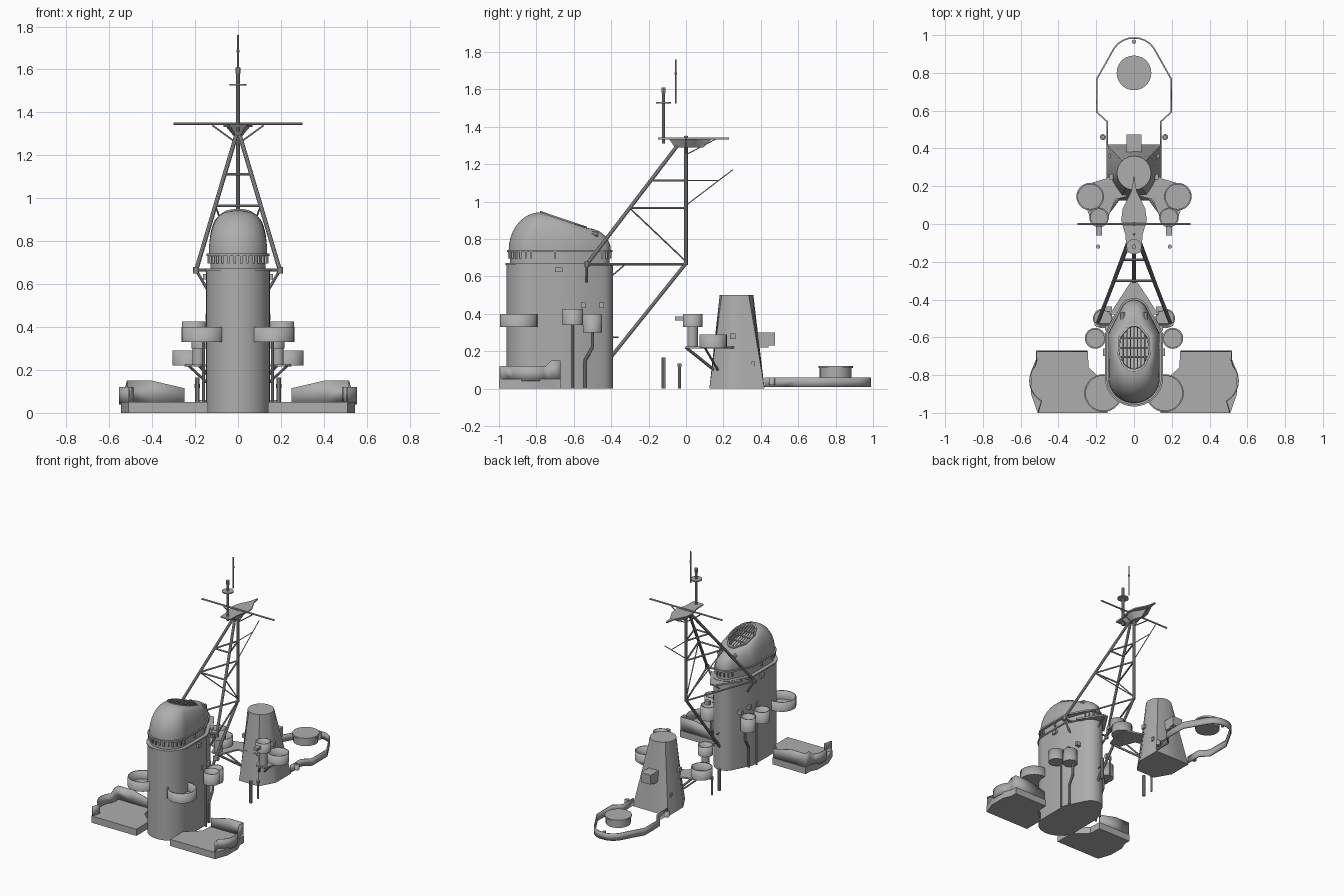
import bpy, bmesh, math
from mathutils import Vector

if "Cube" in bpy.data.objects:
    bpy.data.objects.remove(bpy.data.objects["Cube"])

paint = bpy.data.materials.new("naval grey")
paint.use_nodes = True
paint.diffuse_color = (0.42, 0.42, 0.42, 1)
paint.node_tree.nodes["Principled BSDF"].inputs["Base Color"].default_value = (0.42, 0.42, 0.42, 1)


def finish(name, bm, thick=0):
    bmesh.ops.recalc_face_normals(bm, faces=bm.faces)
    me = bpy.data.meshes.new(name)
    bm.to_mesh(me)
    bm.free()
    ob = bpy.data.objects.new(name, me)
    bpy.context.collection.objects.link(ob)
    me.materials.append(paint)
    bpy.ops.object.select_all(action='DESELECT')
    ob.select_set(True)
    bpy.context.view_layer.objects.active = ob
    bpy.ops.object.shade_smooth_by_angle(angle=math.radians(32))
    if thick:
        mod = ob.modifiers.new("thickness", 'SOLIDIFY')
        mod.thickness = thick
        mod.offset = -1
    return ob


def loft(name, rings, bottom=True, top=True, closed=True, thick=0):
    """Skin a stack of rings that have equal point counts."""
    bm = bmesh.new()
    rows = [[bm.verts.new(p) for p in ring] for ring in rings]
    n = len(rows[0])
    for a, b in zip(rows, rows[1:]):
        for i in range(n if closed else n - 1):
            j = (i + 1) % n
            bm.faces.new((a[i], a[j], b[j], b[i]))
    if bottom:
        bm.faces.new(rows[0][::-1])
    if top:
        bm.faces.new(rows[-1])
    return finish(name, bm, thick)


def level(pts, z):
    return [(x, y, z) for x, y in pts]


def prism(name, pts, z0, z1):
    return loft(name, [level(pts, z0), level(pts, z1)])


def tub(name, pts, z0, z1):
    return loft(name, [level(pts, z0), level(pts, z1)], top=False, thick=0.008)


def circle(x, y, r, n=28, start=0, end=360):
    steps = n if end - start == 360 else n - 1
    angles = [math.radians(start + (end - start) * i / steps) for i in range(n)]
    return [(x + r * math.cos(a), y + r * math.sin(a)) for a in angles]


def drum(name, x, y, r, z0, z1):
    return prism(name, circle(x, y, r), z0, z1)


def rod(name, a, b, r=0.007, sides=10):
    a, b = Vector(a), Vector(b)
    turn = (b - a).to_track_quat('Z', 'Y').to_matrix()
    ring = [turn @ Vector((x, y, 0)) for x, y in circle(0, 0, r, sides)]
    return loft(name, [[a + p for p in ring], [b + p for p in ring]])


def box(name, c, s):
    x, y, z = (v / 2 for v in s)
    pts = [(c[0] + i * x, c[1] + j * y) for i, j in ((-1, -1), (1, -1), (1, 1), (-1, 1))]
    return prism(name, pts, c[2] - z, c[2] + z)


def flip(pts, s):
    return [(s * p[0], *p[1:]) for p in pts]


def funnel_plan(g=0):
    """Round front, tapered rounded back; g grows the outline."""
    w = 0.148 + g
    back = circle(0, -0.475, 0.085 + g, 13, 20, 160)
    front = circle(0, -0.812, w, 29, 180, 360)
    return back + [(-w, -0.58), (-w, -0.7)] + front + [(w, -0.7), (w, -0.58)]


# Funnel casing, lip and rim with brackets
prism("funnel_casing", funnel_plan(), 0, 0.67)
prism("funnel_lip", funnel_plan(0.006), 0.662, 0.672)
prism("funnel_collar", funnel_plan(-0.02), 0.67, 0.74)
prism("funnel_rim", funnel_plan(-0.002), 0.73, 0.742)
for i, (x, y) in enumerate(funnel_plan(-0.012)):
    if i % 2 == 0:
        box("rim_bracket", (x, y, 0.713), (0.01, 0.01, 0.036))

# Raked cap lofted from the casing outline to the sloping mouth
base = funnel_plan(-0.012)


def mouth(k, drop=0):
    pts = []
    for x, y in base:
        a = math.atan2(y + 0.655, x)
        v = 0.125 * k * math.sin(a)
        pts.append((0.092 * k * math.cos(a), -0.655 + v, 0.9 - v * 0.34 - drop))
    return pts


rings = []
for i in range(10):
    t = i / 9 * math.pi / 2
    u, v = 1 - math.cos(t), math.sin(t)
    rings.append([(x + (m[0] - x) * u, y + (m[1] - y) * u, 0.74 + (m[2] - 0.74) * v)
                  for (x, y), m in zip(base, mouth(1))])
rings += [mouth(1, -0.008), mouth(0.9, -0.008), mouth(0.88, 0.06)]
loft("funnel_cap", rings, bottom=False)

# Grille over the mouth
for i in range(-4, 5):
    x = i * 0.019
    h = 0.11 * math.sqrt(1 - (x / 0.085) ** 2)
    rod("grille_bar", (x, -0.655 - h, 0.9 + h * 0.34), (x, -0.655 + h, 0.9 - h * 0.34), 0.003, 6)
for v in (-0.05, 0.0, 0.05):
    rod("grille_crossbar", (-0.075, -0.655 + v, 0.9 - v * 0.34), (0.075, -0.655 + v, 0.9 - v * 0.34), 0.005, 6)

for s in (-1, 1):
    # Base sponson: floor slab and curved bulwark that slopes down at the back
    floor = [(0.14, -1), (0.51, -1), (0.545, -0.9), (0.545, -0.78), (0.52, -0.72),
             (0.52, -0.67), (0.245, -0.67), (0.24, -0.76), (0.14, -0.85)]
    prism("sponson_floor", flip(floor, s), 0, 0.05)
    wall = [(0.25, -0.672, 0.115), (0.4, -0.672, 0.15), (0.518, -0.672, 0.15), (0.518, -0.72, 0.15)]
    wall += [(x, y, 0.12) for x, y in circle(0.43, -0.83, 0.125, 14, 40, -60)]
    wall += [(0.51, -0.995, 0.12)]
    loft("sponson_bulwark", [[(x, y, 0.04) for x, y, z in flip(wall, s)], flip(wall, s)],
         bottom=False, top=False, closed=False, thick=0.006)

    # Lookout tubs around the funnel
    tub("forward_tub", circle(s * 0.163, -0.895, 0.1), 0.33, 0.4)
    tub("middle_tub", circle(s * 0.205, -0.605, 0.055), 0.34, 0.425)
    tub("after_tub", circle(s * 0.165, -0.5, 0.052), 0.3, 0.4)
    rod("middle_tub_pipe", (s * 0.16, -0.605, 0), (s * 0.16, -0.605, 0.34))
    rod("after_tub_pipe", (s * 0.14, -0.5, 0.22), (s * 0.14, -0.5, 0.3), 0.009)
    rod("after_tub_pipe", (s * 0.14, -0.5, 0.22), (s * 0.14, -0.54, 0.15), 0.009)
    rod("after_tub_pipe", (s * 0.14, -0.54, 0), (s * 0.14, -0.54, 0.15), 0.009)
    box("vent_box", (s * 0.148, -0.68, 0.635), (0.03, 0.04, 0.025))
    for y in (-0.63, -0.55, -0.45):
        box("casing_hatch", (s * 0.135, y, 0.445), (0.035, 0.025, 0.03))
    rod("cap_lamp_post", (s * 0.06, -0.48, 0.76), (s * 0.06, -0.49, 0.83), 0.006)
    rod("cap_lamp", (s * 0.06, -0.505, 0.83), (s * 0.06, -0.47, 0.825), 0.014)

    # Tripod mast leg, its bracket and side braces
    foot, peak = Vector((s * 0.195, -0.53, 0.665)), Vector((0, -0.03, 1.32))
    rod("mast_leg", foot, peak, 0.01)
    rod("leg_stub", foot - Vector((0, 0, 0.015)), foot + Vector((0, 0, 0.015)), 0.014)
    rod("leg_bracket", foot, (s * 0.14, -0.53, 0.57))
    rod("leg_tie", foot, (0, -0.53, 0.665))
    rod("deck_brace", foot, (0, 0, 0.665), 0.006)
    for z in (0.965, 1.112):
        p = foot.lerp(peak, (z - 0.665) / 0.655)
        rod("mast_brace", p, (0, 0, z), 0.006)
        rod("mast_crossbar", p, (0, p.y, z), 0.006)
    rod("mast_diagonal", foot.lerp(peak, 0.458), (0, 0, 0.68), 0.004)
    rod("platform_strut", (s * 0.01, 0, 1.26), (s * 0.12, 0, 1.34), 0.004)

    # Wing platforms of the after tower
    tub("tower_tub", circle(s * 0.232, 0.145, 0.073), 0.22, 0.29)
    deck = [(0.1, 0.27), (0.15, 0.24), (0.25, 0.21), (0.25, 0.08), (0.22, 0), (0.15, 0), (0.1, 0.13), (0.02, 0.15)]
    prism("wing_deck", flip(deck, s), 0.215, 0.226)
    tub("director_tub", circle(s * 0.185, 0.035, 0.052), 0.33, 0.4)
    drum("director_neck", s * 0.185, 0.035, 0.028, 0.22, 0.335)
    box("director_sight", (s * 0.185, -0.035, 0.375), (0.03, 0.05, 0.02))
    rod("wing_strut", (s * 0.18, 0, 0.22), (s * 0.07, 0.15, 0.1), 0.008)
    rod("wing_strut", (s * 0.23, 0.1, 0.22), (s * 0.1, 0.17, 0.1), 0.006)
    box("tower_locker", (s * 0.115, 0.25, 0.28), (0.03, 0.03, 0.03))
    box("tower_locker", (s * 0.12, 0.36, 0.13), (0.03, 0.02, 0.03))
    tub("after_lamp", circle(s * 0.165, 0.46, 0.016, 12), 0.02, 0.06)

    # Free-standing vent posts
    rod("tall_post", (s * 0.19, -0.12, 0), (s * 0.19, -0.12, 0.165), 0.011)
    rod("short_post", (s * 0.19, -0.035, 0), (s * 0.19, -0.035, 0.12), 0.008)
    rod("short_post_head", (s * 0.19, -0.035, 0.115), (s * 0.19, -0.035, 0.135), 0.012)

# Mast pole, lower leg and rigging spars
rod("mast_pole", (0, 0, 0.66), (0, 0, 1.35), 0.01)
rod("lower_leg", (0, 0, 0.67), (0, -0.4, 0.17), 0.01)
rod("funnel_stay", (0, -0.4, 0.275), (0, -0.36, 0.275), 0.004)
rod("long_gaff", (0, 0, 0.98), (0, 0.25, 1.17), 0.003)
rod("short_gaff", (0, 0, 1.25), (0, 0.17, 1.34), 0.003)
rod("level_spar", (0, 0, 1.112), (0, 0.17, 1.112), 0.003)
prism("mast_landing", [(-0.13, -0.48), (0.13, -0.48), (0.02, -0.31), (-0.02, -0.31)], 0.658, 0.67)
rod("landing_strut", (0, -0.33, 0.66), (0, -0.4, 0.6), 0.004)

# Masthead platform, yard and topmasts
half = [(0.04, -0.15), (0.045, -0.06), (0.068, 0.02), (0.06, 0.08), (0.015, 0.17), (0.004, 0.23)]
outline = half + flip(half[::-1], -1)
prism("masthead_platform", outline, 1.333, 1.342)
loft("masthead_bracket", [level([(x * 0.3, y * 0.4) for x, y in outline], 1.29),
                          level([(x * 0.85, y * 0.6) for x, y in outline], 1.335)])
rod("yard", (-0.3, 0, 1.347), (0.3, 0, 1.347), 0.006)
rod("topmast", (0, -0.12, 1.31), (0, -0.12, 1.6), 0.009)
rod("topmast_cap", (0, -0.12, 1.58), (0, -0.12, 1.61), 0.012)
drum("topmast_ring", 0, -0.12, 0.04, 1.525, 1.533)
rod("aerial_pole", (0, -0.055, 1.525), (0, -0.055, 1.76), 0.004)
rod("aerial_sleeve", (0, -0.055, 1.68), (0, -0.055, 1.69), 0.007)

# After tower: six-sided foot drawn up to a round top
corners = [(0.145, 0.42), (-0.145, 0.42), (-0.145, 0.24), (-0.08, 0.125), (0.08, 0.125), (0.145, 0.24)]
foot_ring, top_ring = [], []
for (ax, ay), (bx, by) in zip(corners, corners[1:] + corners[:1]):
    for i in range(6):
        x, y = ax + (bx - ax) * i / 6, ay + (by - ay) * i / 6
        a = math.atan2(y - 0.27, x)
        foot_ring.append((x, y, 0))
        top_ring.append((0.09 * math.cos(a), 0.27 + 0.09 * math.sin(a), 0.5))
loft("after_tower", [foot_ring, top_ring])
box("tower_back_box", (0, 0.42, 0.265), (0.08, 0.11, 0.07))
box("tower_back_shelf", (0, 0.4, 0.225), (0.08, 0.08, 0.012))

# Quarterdeck bulwark loop and gun ring
side = [(0.145, 0.42), (0.145, 0.54), (0.2, 0.59), (0.2, 0.77), (0.11, 0.93), (0.09, 0.955), (0.06, 0.976), (0.025, 0.988)]
loop = side + flip(side[::-1], -1)
loft("quarterdeck_bulwark", [level(loop, 0.008), level(loop, 0.06)],
     bottom=False, top=False, closed=False, thick=0.008)
drum("gun_ring", 0, 0.8, 0.085, 0.06, 0.115)
drum("gun_ring_cover", 0, 0.8, 0.092, 0.11, 0.122)
drum("stern_post", 0, 0.965, 0.011, 0.01, 0.06)
